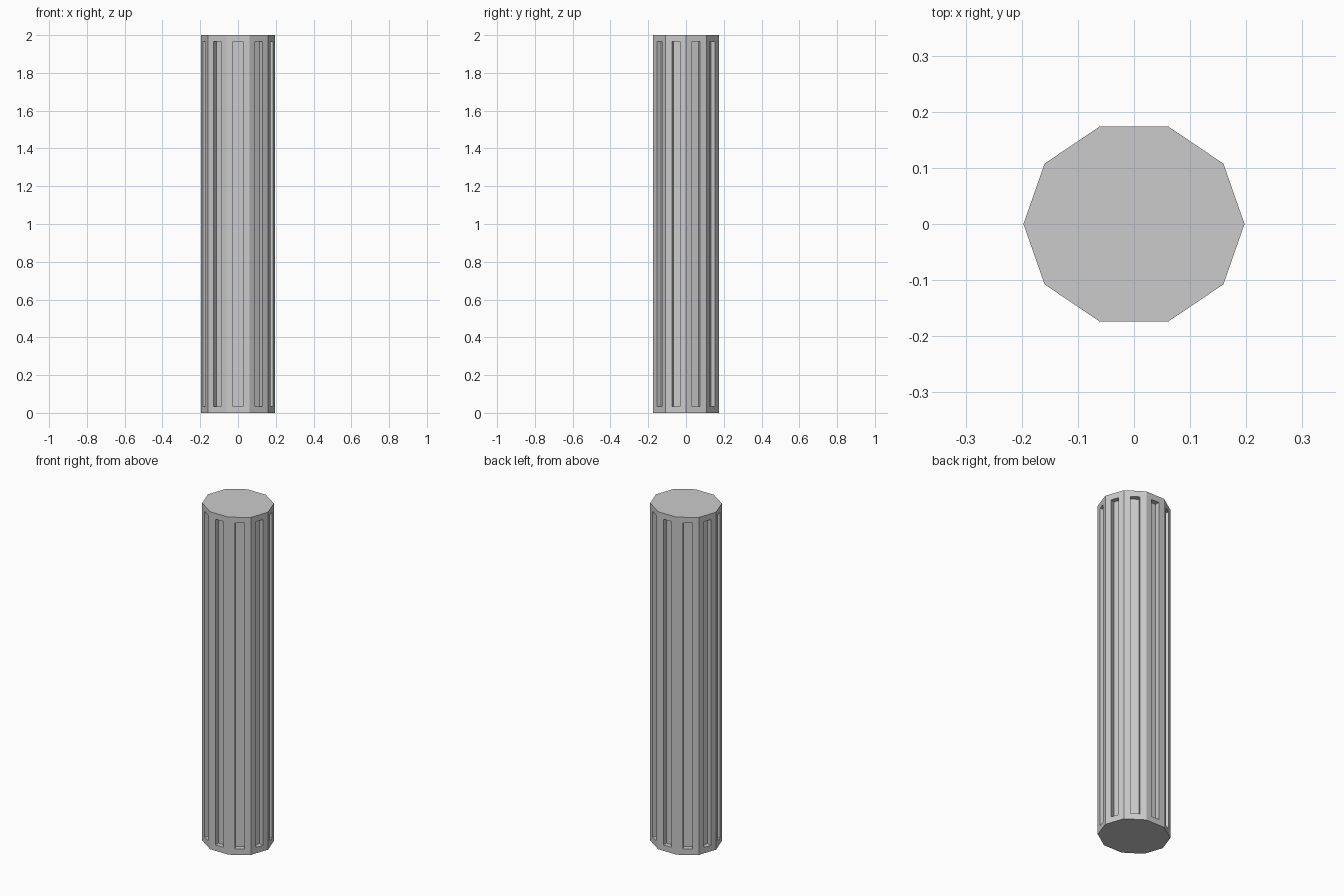
import bpy, bmesh
from math import cos, sin, tau

if "Cube" in bpy.data.objects:
    bpy.data.objects.remove(bpy.data.objects["Cube"])

SIDES, RX, RY, HEIGHT = 10, 0.197, 0.183, 2.0
MARGIN, DEPTH = 0.035, 0.028

bm = bmesh.new()

# Ten-sided shaft, slightly flattened front to back
base = bm.faces.new([bm.verts.new((RX * cos(tau * i / SIDES), RY * sin(tau * i / SIDES), 0))
                     for i in range(SIDES)])
top = bmesh.ops.extrude_face_region(bm, geom=[base], use_keep_orig=True)["geom"]
bmesh.ops.translate(bm, vec=(0, 0, HEIGHT),
                    verts=[v for v in top if isinstance(v, bmesh.types.BMVert)])
bmesh.ops.recalc_face_normals(bm, faces=bm.faces)
bm.normal_update()

# One straight-walled flute in every side face
sides = [f for f in bm.faces if abs(f.normal.z) < 0.5]
bmesh.ops.inset_individual(bm, faces=sides, thickness=MARGIN, use_even_offset=True)
bm.normal_update()
for face in sides:
    inward = -face.normal * DEPTH
    floor = bmesh.ops.extrude_discrete_faces(bm, faces=[face])["faces"][0]
    bmesh.ops.translate(bm, vec=inward, verts=floor.verts)

bmesh.ops.recalc_face_normals(bm, faces=bm.faces)
mesh = bpy.data.meshes.new("fluted_column")
bm.to_mesh(mesh)
bm.free()
column = bpy.data.objects.new("fluted_column", mesh)
bpy.context.collection.objects.link(column)
